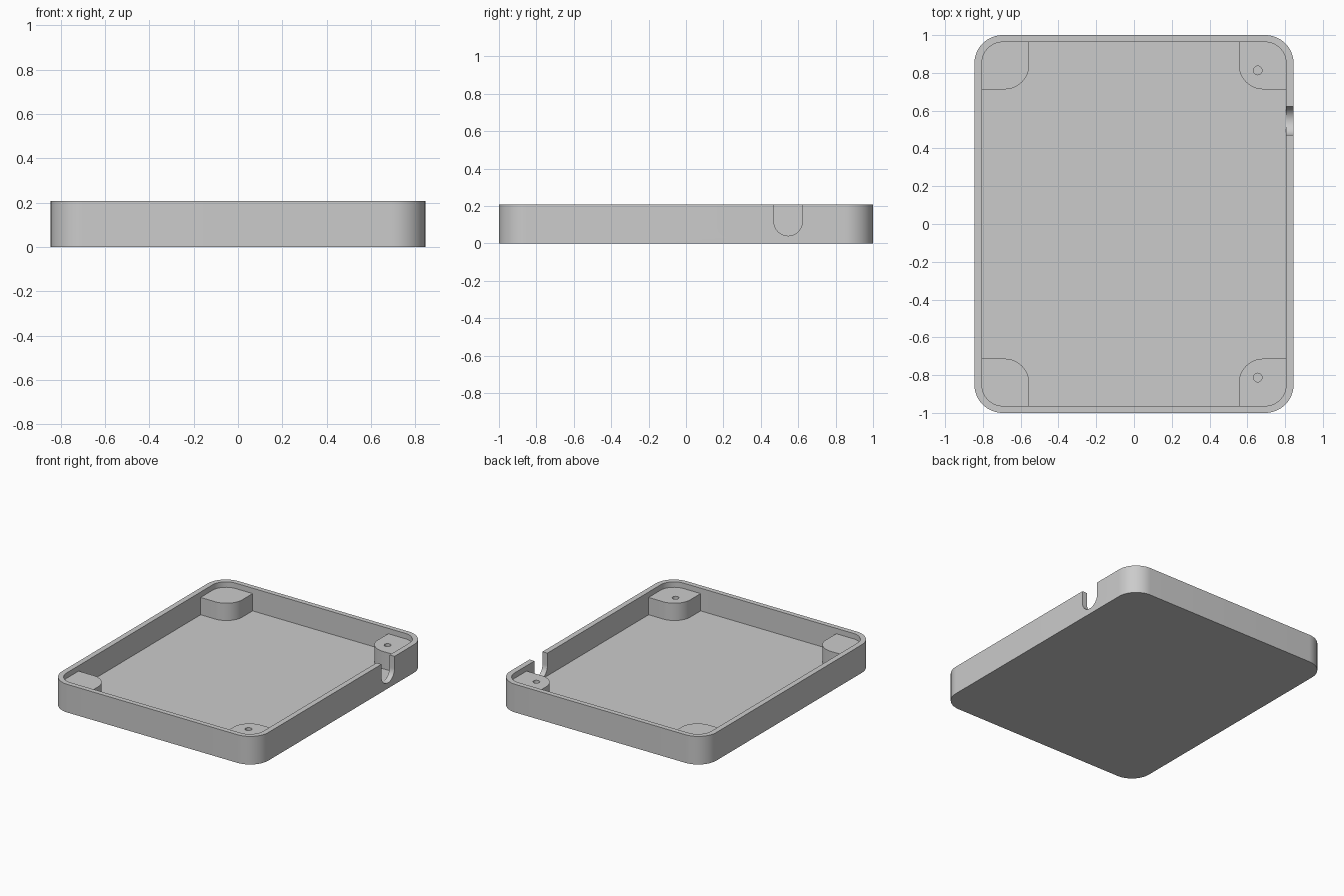
import bpy, bmesh
from math import sin, cos, pi, radians
from mathutils import Matrix

if "Cube" in bpy.data.objects:
    bpy.data.objects.remove(bpy.data.objects["Cube"], do_unlink=True)

grey = bpy.data.materials.new("light grey plastic")
grey.use_nodes = True
COLOUR = (0.6, 0.6, 0.6, 1)
grey.diffuse_color = COLOUR
grey.node_tree.nodes["Principled BSDF"].inputs["Base Color"].default_value = COLOUR

HALF_X, HALF_Y, HEIGHT, WALL = 0.845, 1.0, 0.208, 0.04
RADIUS = 0.15
POST_TOP = 0.168


def rounded_rect(x0, y0, x1, y1, radii, steps=16):
    """Outline with a radius per corner, from the high x, high y corner round."""
    corners = [(x1, y1, -1, -1), (x0, y1, 1, -1), (x0, y0, 1, 1), (x1, y0, -1, 1)]
    points = []
    for i, ((x, y, dx, dy), r) in enumerate(zip(corners, radii)):
        if r == 0:
            points.append((x, y))
            continue
        for k in range(steps + 1):
            a = (i + k / steps) * pi / 2
            points.append((x + dx * r + r * cos(a), y + dy * r + r * sin(a)))
    return points


def prism(name, outline, low, high, matrix=Matrix()):
    bm = bmesh.new()
    base = bm.faces.new([bm.verts.new((x, y, low)) for x, y in outline])
    top = bmesh.ops.extrude_face_region(bm, geom=[base])["geom"]
    bmesh.ops.translate(bm, vec=(0, 0, high - low),
                        verts=[v for v in top if isinstance(v, bmesh.types.BMVert)])
    bm.transform(matrix)
    bmesh.ops.recalc_face_normals(bm, faces=bm.faces)
    mesh = bpy.data.meshes.new(name)
    bm.to_mesh(mesh)
    bm.free()
    mesh.materials.append(grey)
    obj = bpy.data.objects.new(name, mesh)
    bpy.context.collection.objects.link(obj)
    return obj


def activate(obj):
    bpy.ops.object.select_all(action="DESELECT")
    obj.select_set(True)
    bpy.context.view_layer.objects.active = obj


def cut(obj, cutter):
    activate(obj)
    mod = obj.modifiers.new("cut", "BOOLEAN")
    mod.operation, mod.solver, mod.object = "DIFFERENCE", "EXACT", cutter
    bpy.ops.object.modifier_apply(modifier=mod.name)
    bpy.data.objects.remove(cutter, do_unlink=True)


def smooth(obj):
    activate(obj)
    bpy.ops.object.shade_smooth_by_angle(angle=radians(30))


# Tray with hollow interior
tray = prism("tray", rounded_rect(-HALF_X, -HALF_Y, HALF_X, HALF_Y, [RADIUS] * 4), 0, HEIGHT)
in_x, in_y = HALF_X - WALL, HALF_Y - WALL + 0.003
cut(tray, prism("cavity", rounded_rect(-in_x, -in_y, in_x, in_y, [RADIUS - WALL] * 4),
                WALL, HEIGHT + 0.1))

# Round-bottomed cable slot: outline is drawn in y and z, pushed along x
slot = rounded_rect(0.47, WALL + 0.001, 0.622, 0.4, [0, 0, 0.076, 0.076])
along_x = Matrix(((0, 0, 1, 0), (1, 0, 0, 0), (0, 1, 0, 0), (0, 0, 0, 1)))
cut(tray, prism("slot", slot, in_x - 0.03, HALF_X + 0.1, along_x))
smooth(tray)

# Corner screw posts, slightly sunk into the walls and floor
SINK = 0.01
post_outline = rounded_rect(0.555, 0.713, in_x + SINK, in_y + SINK,
                            [RADIUS - WALL + SINK, 0, 0.13, 0])
hole_outline = rounded_rect(0.632, 0.79, 0.678, 0.836, [0.023] * 4, 6)
for side, sx in (("left", 1), ("right", -1)):
    for end, sy in (("back", 1), ("front", -1)):
        flip = Matrix.Diagonal((sx, sy, 1, 1))
        post = prism(f"{end}_{side}_post", post_outline, WALL - SINK, POST_TOP, flip)
        cut(post, prism("screw_hole", hole_outline, WALL, HEIGHT, flip))
        smooth(post)
